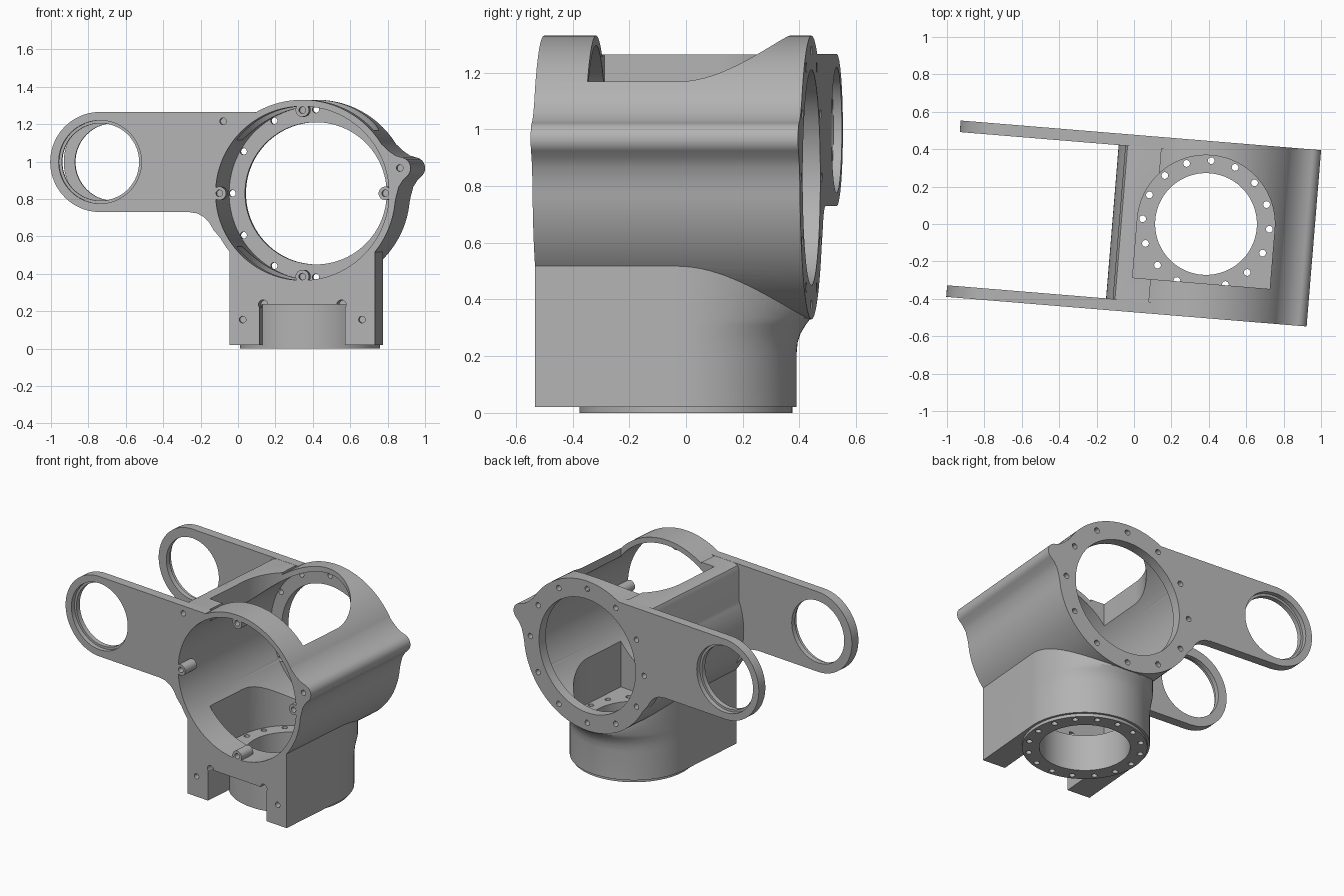
import bpy, bmesh, math
from math import sin, cos, pi, radians
from mathutils import Matrix

if "Cube" in bpy.data.objects:
    bpy.data.objects.remove(bpy.data.objects["Cube"], do_unlink=True)

FRONT, BACK = -0.502, 0.444      # end planes of the housing
AXIS_Z = 0.83                    # height of the main bore axis


def arc(cx, cy, r, a0=0, a1=360, n=96, ry=None):
    """Points along an arc; a full circle drops the repeated end point."""
    full = a1 - a0 == 360
    count = n if full else n + 1
    return [(cx + r * cos(radians(a0 + (a1 - a0) * i / n)),
             cy + (ry or r) * sin(radians(a0 + (a1 - a0) * i / n))) for i in range(count)]


def loft(bm, rings):
    """Closed solid through matching rings of 3D points."""
    loops = [[bm.verts.new(p) for p in ring] for ring in rings]
    for a, b in zip(loops, loops[1:]):
        for i in range(len(a)):
            j = (i + 1) % len(a)
            bm.faces.new((a[i], a[j], b[j], b[i]))
    bm.faces.new(loops[0][::-1])
    bm.faces.new(loops[-1])


def along_y(bm, pts, y0, y1):
    loft(bm, [[(x, y, z) for x, z in pts] for y in (y0, y1)])


def along_z(bm, pts, z0, z1):
    loft(bm, [[(x, y, z) for x, y in pts] for z in (z0, z1)])


def finish(bm, name):
    bmesh.ops.recalc_face_normals(bm, faces=bm.faces)
    mesh = bpy.data.meshes.new(name)
    bm.to_mesh(mesh)
    bm.free()
    ob = bpy.data.objects.new(name, mesh)
    bpy.context.collection.objects.link(ob)
    return ob


def solid(name, maker, *args):
    bm = bmesh.new()
    maker(bm, *args)
    return finish(bm, name)


def combine(target, other, op):
    """Apply one boolean and discard the helper."""
    other.hide_render = True
    mod = target.modifiers.new("bool", 'BOOLEAN')
    mod.operation, mod.object, mod.solver = op, other, 'EXACT'
    mesh = bpy.data.meshes.new_from_object(
        target.evaluated_get(bpy.context.evaluated_depsgraph_get()))
    target.modifiers.clear()
    target.data = mesh
    bpy.data.objects.remove(other, do_unlink=True)


def add(maker, *args):
    combine(housing, solid("piece", maker, *args), 'UNION')


def cut(maker, *args):
    combine(housing, solid("cutter", maker, *args), 'DIFFERENCE')


def u_shape(r, front, ry=None):
    """Round at the back, square at the front."""
    return arc(0, 0, r, 0, 180, 48, ry) + [(-r, front), (r, front)]


# Main barrel
housing = solid("housing", along_y, arc(0, AXIS_Z, 0.5, n=128), FRONT, BACK)

# Neck, flaring at the back to meet the barrel
def neck(bm):
    levels = [(0.02, 0.39), (0.21, 0.39), (0.25, 0.394), (0.28, 0.404),
              (0.31, 0.422), (0.335, 0.441), (0.6, 0.441)]
    loft(bm, [[(x, y, z) for x, y in u_shape(0.39, FRONT, ry)] for z, ry in levels])

add(neck)

# Side ridge along the barrel
ridge = ([(0.40, 0.0), (0.49, -0.09), (0.503, -0.02), (0.518, 0.035), (0.54, 0.07)]
         + arc(0.523, 0.135, 0.058, -45, 80, 16)
         + [(0.50, 0.202), (0.462, 0.228), (0.42, 0.268)])
add(along_y, [(x, z + AXIS_Z) for x, z in ridge], FRONT, BACK)

# Upper corner rail between the two arms
rail = [(-0.464, 0.9), (-0.464, 1.225), (-0.452, 1.253), (-0.424, 1.264),
        (-0.27, 1.264), (-0.27, 0.9)]
add(along_y, rail, FRONT + 0.03, BACK - 0.03)

# Front and rear arms
LUG_X, LUG_Z = -1.085, 0.9975
arm = (arc(LUG_X, LUG_Z, 0.2675, 90, 270, 48)
       + [(-0.61, 0.73), (-0.565, 0.723), (-0.53, 0.705), (-0.50, 0.675),
          (-0.475, 0.632), (-0.43, 0.58), (-0.36, 0.7), (-0.30, 1.2), (-0.25, 1.265)])
add(along_y, arm, FRONT, FRONT + 0.062)
add(along_y, arm, BACK - 0.062, BACK)

# Stepped holes at the arm ends
for outer, inner in ((FRONT, FRONT + 0.03), (BACK, BACK - 0.03)):
    away = 0.1 if outer > 0 else -0.1
    cut(along_y, arc(LUG_X, LUG_Z, 0.222, n=72), *sorted((outer + away, inner)))
    cut(along_y, arc(LUG_X, LUG_Z, 0.207, n=72), *sorted((outer + away, outer - away)))

# Main bore, smaller opening in the rear wall, and the vertical pocket
cut(along_y, arc(0, AXIS_Z, 0.465, n=128), FRONT - 0.1, BACK - 0.064)
cut(along_y, arc(0, AXIS_Z, 0.38, n=96), 0, BACK + 0.1)
cut(along_z, u_shape(0.368, -0.318), 0.24, 1.6)

# Front slot with corner reliefs
cut(along_z, [(-0.23, -0.6), (0.23, -0.6), (0.23, -0.25), (-0.23, -0.25)], -0.1, 0.235)

def reliefs(bm):
    for x in (-0.21, 0.21):
        along_y(bm, arc(x, 0.235, 0.025, n=24), -0.6, -0.34)

cut(reliefs)

# Bottom flange and its opening
add(along_z, arc(0, 0, 0.375), 0, 0.24)
cut(along_z, arc(0, 0, 0.272), -0.1, 0.3)

# Four screw bosses inside the front rim
def bosses(bm):
    for k in range(4):
        a = k * pi / 2
        along_y(bm, arc(0.445 * cos(a), AXIS_Z + 0.445 * sin(a), 0.036, n=32),
                FRONT, FRONT + 0.11)

add(bosses)

# Bolt holes: flange circle, rear ring, front screws
def flange_holes(bm):
    for k in range(16):
        a = k * pi / 8
        along_z(bm, arc(0.34 * cos(a), 0.34 * sin(a), 0.018, n=16), -0.1, 0.3)

def rear_holes(bm):
    for k in range(12):
        a = k * pi / 6
        along_y(bm, arc(0.448 * cos(a), AXIS_Z + 0.448 * sin(a), 0.018, n=16),
                BACK - 0.07, BACK + 0.1)

def front_holes(bm):
    spots = [(0.445 * cos(k * pi / 2), AXIS_Z + 0.445 * sin(k * pi / 2)) for k in range(4)]
    spots += [(-0.32, 0.155), (0.32, 0.155), (-0.425, 1.215), (0.523, 0.965)]
    for x, z in spots:
        along_y(bm, arc(x, z, 0.018, n=16), FRONT - 0.1, FRONT + 0.05)

for holes in (flange_holes, rear_holes, front_holes):
    cut(holes)

# Turn the part to its standing angle
housing.data.transform(Matrix.Translation((0.385, 0, 0)) @ Matrix.Rotation(radians(-4.7), 4, 'Z'))

# Plain grey metal
GREY = (0.45, 0.45, 0.45, 1)
metal = bpy.data.materials.new("grey_metal")
metal.use_nodes = True
metal.diffuse_color = GREY
metal.node_tree.nodes["Principled BSDF"].inputs["Base Color"].default_value = GREY
housing.data.materials.clear()
housing.data.materials.append(metal)

bpy.ops.object.select_all(action='DESELECT')
housing.select_set(True)
bpy.context.view_layer.objects.active = housing
bpy.ops.object.shade_smooth_by_angle(angle=radians(30))
